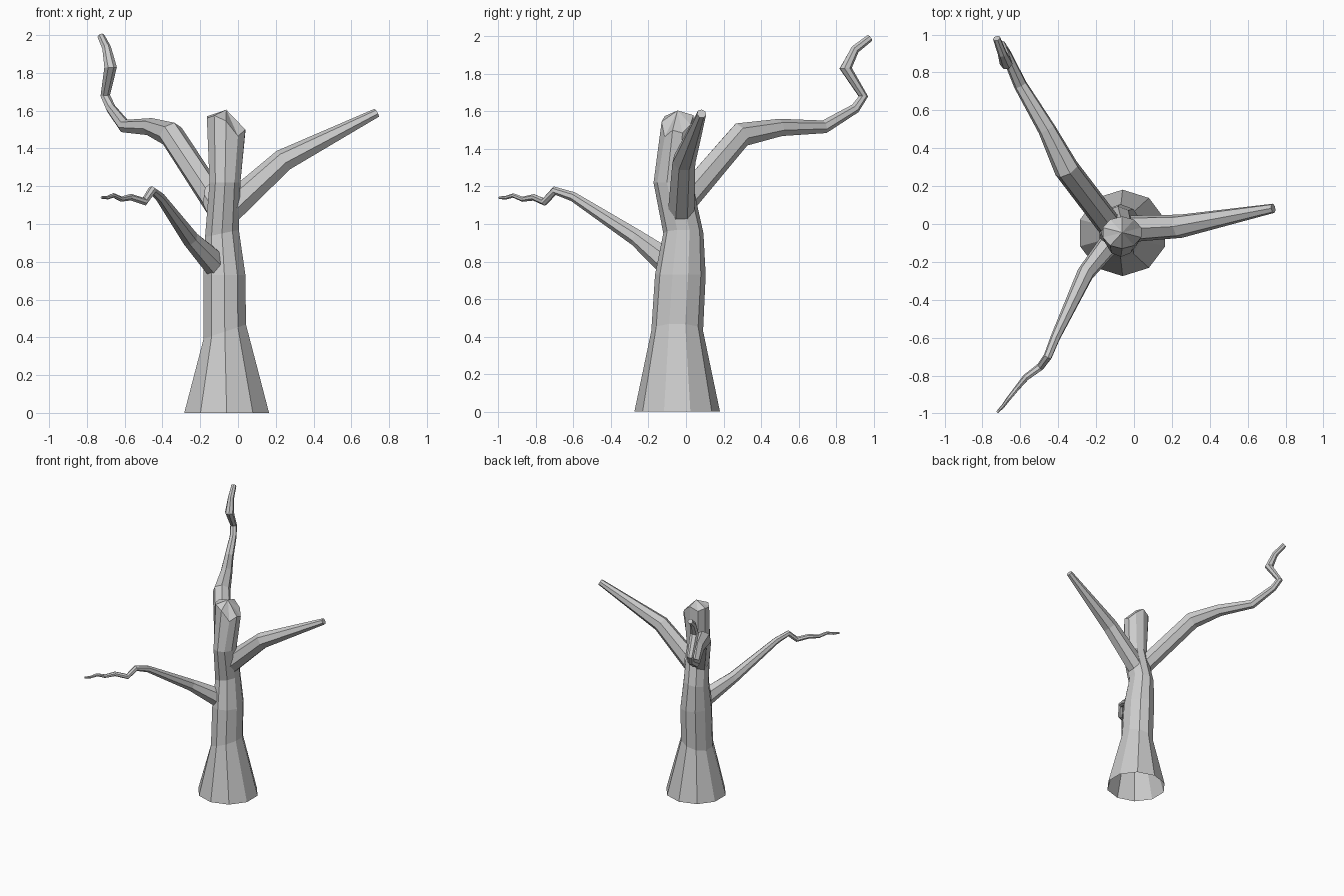
import bpy, bmesh
from math import sin, cos, pi
from mathutils import Vector

if "Cube" in bpy.data.objects:
    bpy.data.objects.remove(bpy.data.objects["Cube"])


def finish(bm, name):
    bmesh.ops.recalc_face_normals(bm, faces=bm.faces)
    mesh = bpy.data.meshes.new(name)
    bm.to_mesh(mesh)
    bm.free()
    obj = bpy.data.objects.new(name, mesh)
    bpy.context.collection.objects.link(obj)
    return obj


def bridge(bm, rings):
    for a, b in zip(rings, rings[1:]):
        n = len(a)
        for i in range(n):
            j = (i + 1) % n
            bm.faces.new((a[i], a[j], b[j], b[i]))


# Trunk: flared, wandering column, open underneath, with a splintered top
def trunk():
    n = 10
    # cx, cy, z, rx, ry, tilt towards +x
    sections = [(-.06, -.047, 0, .236, .228, 0),
                (-.07, -.047, .43, .118, .138, .04),
                (-.072, -.03, .73, .117, .135, 0),
                (-.085, -.014, .95, .094, .107, .02),
                (-.069, -.07, 1.22, .086, .103, 0),
                (-.063, -.045, 1.5, .107, .085, 0)]
    rim = [1.58, 1.55, 1.57, 1.56, 1.575, 1.545, 1.465, 1.50, 1.485, 1.53]
    bm = bmesh.new()
    rings = []
    for k, (cx, cy, z, rx, ry, tilt) in enumerate(sections):
        ring = []
        for i in range(n):
            a = pi / 2 + 2 * pi * i / n
            h = rim[i] if k == len(sections) - 1 else z + tilt * cos(a)
            ring.append(bm.verts.new((cx + rx * cos(a), cy + ry * sin(a), h)))
        rings.append(ring)
    bridge(bm, rings)
    # Splinter peak and hollow on the broken end
    peak = bm.verts.new((-.062, -.045, 1.605))
    for i in range(n):
        bm.faces.new((rings[-1][i], rings[-1][(i + 1) % n], peak))
    return finish(bm, "trunk")


# Branch: tapered tube along a bent path; its root ring stands upright
# against the trunk and is stretched vertically
def branch(name, path, n=7, stretch=1.45):
    pts = [Vector(p[:3]) for p in path]
    bm = bmesh.new()
    rings = []
    side = None
    for k, p in enumerate(pts):
        ahead = (pts[min(k + 1, len(pts) - 1)] - p).normalized()
        behind = (p - pts[max(k - 1, 0)]).normalized()
        t = (ahead + behind).normalized()
        if k == 0:
            t = Vector((t.x, t.y, 0)).normalized()
            side = t.cross(Vector((0, 0, 1)))
        side = (side - t * side.dot(t)).normalized()
        up = side.cross(t).normalized()
        r = path[k][3]
        s = stretch if k == 0 else 1
        rings.append([bm.verts.new(p + side * r * cos(a) + up * r * s * sin(a))
                      for a in (2 * pi * i / n + pi / 2 for i in range(n))])
    bridge(bm, rings)
    bm.faces.new(rings[-1])
    return finish(bm, name)


trunk()

# Right branch, sawn off short
branch("right_branch", [(-.015, -.025, 1.10, .072),
                        (.24, -.012, 1.335, .063),
                        (.735, .083, 1.588, .025)])

# Back branch, long and crooked, turning upward at the end
branch("back_branch", [(-.13, -.005, 1.13, .068),
                       (-.355, .29, 1.475, .068),
                       (-.46, .50, 1.513, .048),
                       (-.60, .735, 1.517, .036),
                       (-.675, .90, 1.615, .027),
                       (-.703, .945, 1.68, .026),
                       (-.675, .85, 1.83, .034),
                       (-.695, .90, 1.93, .024),
                       (-.725, .98, 1.992, .02)])

# Front branch, drooping into a thin kinked twig
branch("front_branch", [(-.135, -.11, .80, .058),
                        (-.255, -.26, .925, .046),
                        (-.415, -.60, 1.145, .026),
                        (-.455, -.70, 1.178, .023),
                        (-.495, -.755, 1.118, .021),
                        (-.57, -.81, 1.142, .018),
                        (-.62, -.87, 1.132, .014),
                        (-.66, -.92, 1.152, .012),
                        (-.69, -.96, 1.14, .010),
                        (-.722, -.995, 1.14, .007)])
